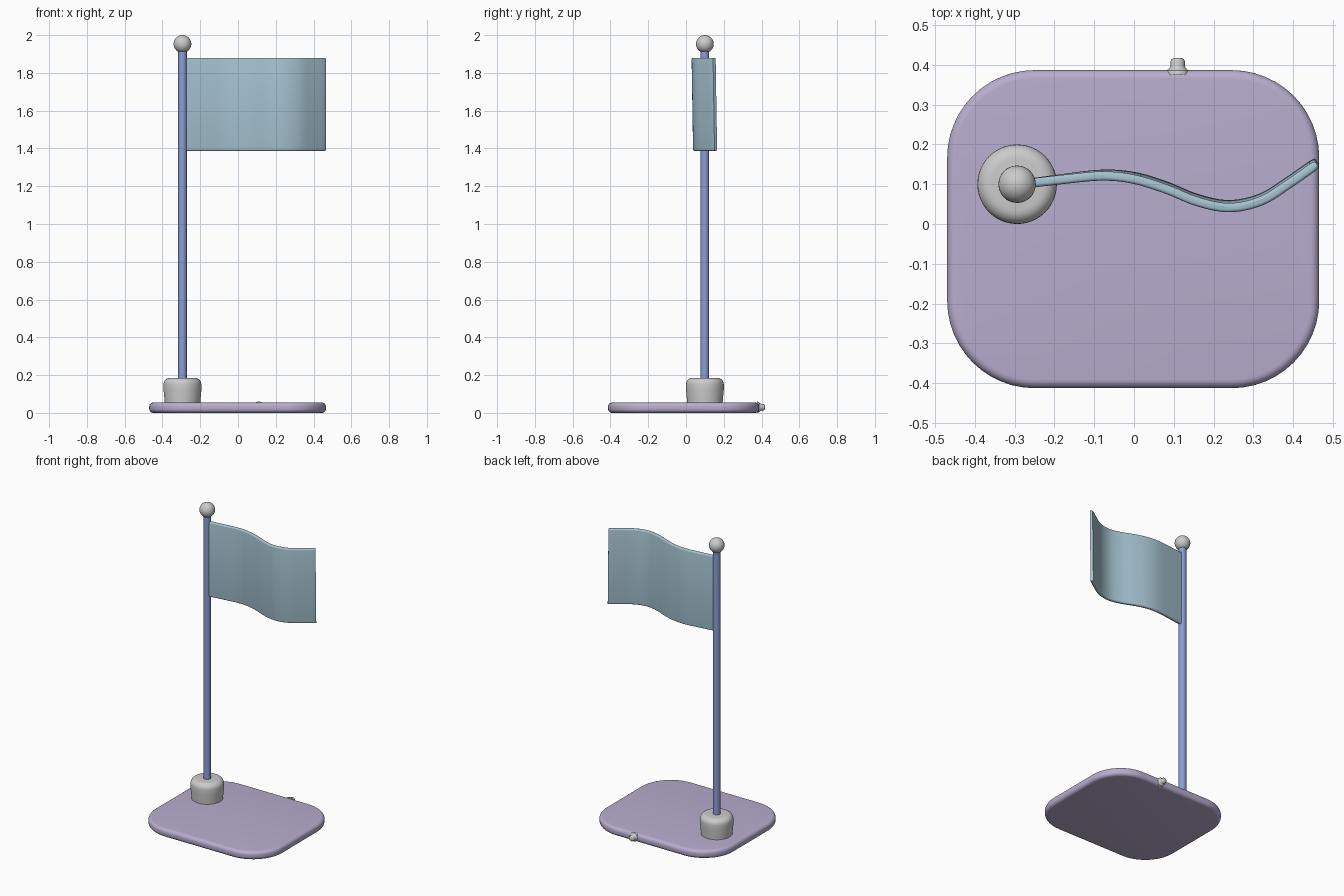
import bpy, bmesh, math
from mathutils import Vector

if "Cube" in bpy.data.objects:
    bpy.data.objects.remove(bpy.data.objects["Cube"])


def finish(name, bm, colour=None, angle=40):
    bmesh.ops.recalc_face_normals(bm, faces=bm.faces)
    me = bpy.data.meshes.new(name)
    bm.to_mesh(me)
    bm.free()
    ob = bpy.data.objects.new(name, me)
    bpy.context.collection.objects.link(ob)
    if colour:
        mat = bpy.data.materials.new(name + "_colour")
        mat.diffuse_color = (*colour, 1)
        mat.use_nodes = True
        mat.node_tree.nodes["Principled BSDF"].inputs["Base Color"].default_value = mat.diffuse_color
        me.materials.append(mat)
    bpy.ops.object.select_all(action='DESELECT')
    ob.select_set(True)
    bpy.context.view_layer.objects.active = ob
    bpy.ops.object.shade_smooth_by_angle(angle=math.radians(angle))
    return ob


def loft(rings):
    """Skin closed rings of points and cap both ends."""
    bm = bmesh.new()
    rows = [[bm.verts.new(p) for p in ring] for ring in rings]
    for a, b in zip(rows, rows[1:]):
        n = len(a)
        for i in range(n):
            bm.faces.new((a[i], a[(i + 1) % n], b[(i + 1) % n], b[i]))
    bm.faces.new(rows[0])
    bm.faces.new(rows[-1])
    return bm


def lathe(profile, centre, axis='Z', n=48):
    """Revolve (radius, height) pairs about the Z or Y axis."""
    rings = []
    for r, h in profile:
        ring = []
        for i in range(n):
            a = 2 * math.pi * i / n
            u, v = r * math.cos(a), r * math.sin(a)
            ring.append(Vector(centre) + Vector((u, v, h) if axis == 'Z' else (u, h, v)))
        rings.append(ring)
    return loft(rings)


def rounded_edge(r, steps=6):
    """(inset, drop) pairs around a quarter circle, from side to top."""
    return [(r * (1 - math.cos(t)), r * (1 - math.sin(t)))
            for t in (math.pi / 2 * i / steps for i in range(steps + 1))]


# base plate: rounded rectangle with rounded rims
X0, X1, Y0, Y1, TOP, R = -0.47, 0.466, -0.413, 0.387, 0.055, 0.22


def plate_ring(inset, z):
    pts = []
    corners = [(X1 - R, Y1 - R), (X0 + R, Y1 - R), (X0 + R, Y0 + R), (X1 - R, Y0 + R)]
    for k, (cx, cy) in enumerate(corners):
        for i in range(13):
            a = math.pi / 2 * (k + i / 12)
            pts.append((cx + (R - inset) * math.cos(a), cy + (R - inset) * math.sin(a), z))
    return pts


rim = rounded_edge(0.022)
rings = [plate_ring(i, d) for i, d in reversed(rim)] + [plate_ring(i, TOP - d) for i, d in rim]
finish("base_plate", loft(rings), (0.48, 0.42, 0.62))

# small peg on the back edge
peg = [(0.03, 0.375), (0.028, 0.386), (0.021, 0.391), (0.018, 0.398),
       (0.018, 0.409), (0.016, 0.414), (0.012, 0.417)]
finish("back_peg", lathe(peg, (0.11, 0, 0.03), 'Y', 24))

# pole socket
PX, PY = -0.294, 0.1
socket = [(0.094, 0.045), (0.095, 0.07), (0.1, 0.12)]
socket += [(0.1 - i, 0.186 - d) for i, d in rounded_edge(0.035)]
finish("pole_socket", lathe(socket, (PX, PY, 0)))

# pole
finish("pole", lathe([(0.023, 0.05), (0.023, 1.95)], (PX, PY, 0), n=32), (0.26, 0.34, 0.66))

# ball on top
bm = bmesh.new()
bmesh.ops.create_uvsphere(bm, u_segments=32, v_segments=16, radius=0.047)
bmesh.ops.translate(bm, verts=bm.verts, vec=(PX, PY, 1.953))
finish("ball_top", bm)

# waving flag: smooth path in plan, drawn as a closed section and lofted upward
path = [Vector(p) for p in [(-0.36, 0.093), (-0.285, 0.1), (-0.18, 0.113), (-0.08, 0.123),
                            (0.0, 0.116), (0.08, 0.092), (0.16, 0.06), (0.24, 0.045),
                            (0.32, 0.062), (0.39, 0.105), (0.46, 0.154), (0.53, 0.204)]]
line = []
for a, b, c, d in zip(path, path[1:], path[2:], path[3:]):
    for i in range(6):
        t = i / 6
        line.append(0.5 * (2 * b + (c - a) * t + (2 * a - 5 * b + 4 * c - d) * t * t
                           + (3 * b - a - 3 * c + d) * t ** 3))
line.append(path[-2])


def flag_ring(z, inset):
    left, right = [], []
    last = len(line) - 1
    for i, p in enumerate(line):
        tan = (line[min(i + 1, last)] - line[max(i - 1, 0)]).normalized()
        half = 0.0115 - inset - (0.003 if i == last else 0)
        nrm = Vector((-tan.y, tan.x)) * half
        lean = 0.008 * (1.63 - z) / 0.5 * min(1, i / 20)
        for side, s in ((left, 1), (right, -1)):
            q = p + nrm * s
            side.append((q.x, q.y + lean, z))
    return left + right[::-1]


edge = rounded_edge(0.008, 4)
rings = [flag_ring(1.387 + d, i) for i, d in reversed(edge)]
rings += [flag_ring(1.88 - d, i) for i, d in edge]
finish("flag", loft(rings), (0.38, 0.55, 0.64))
